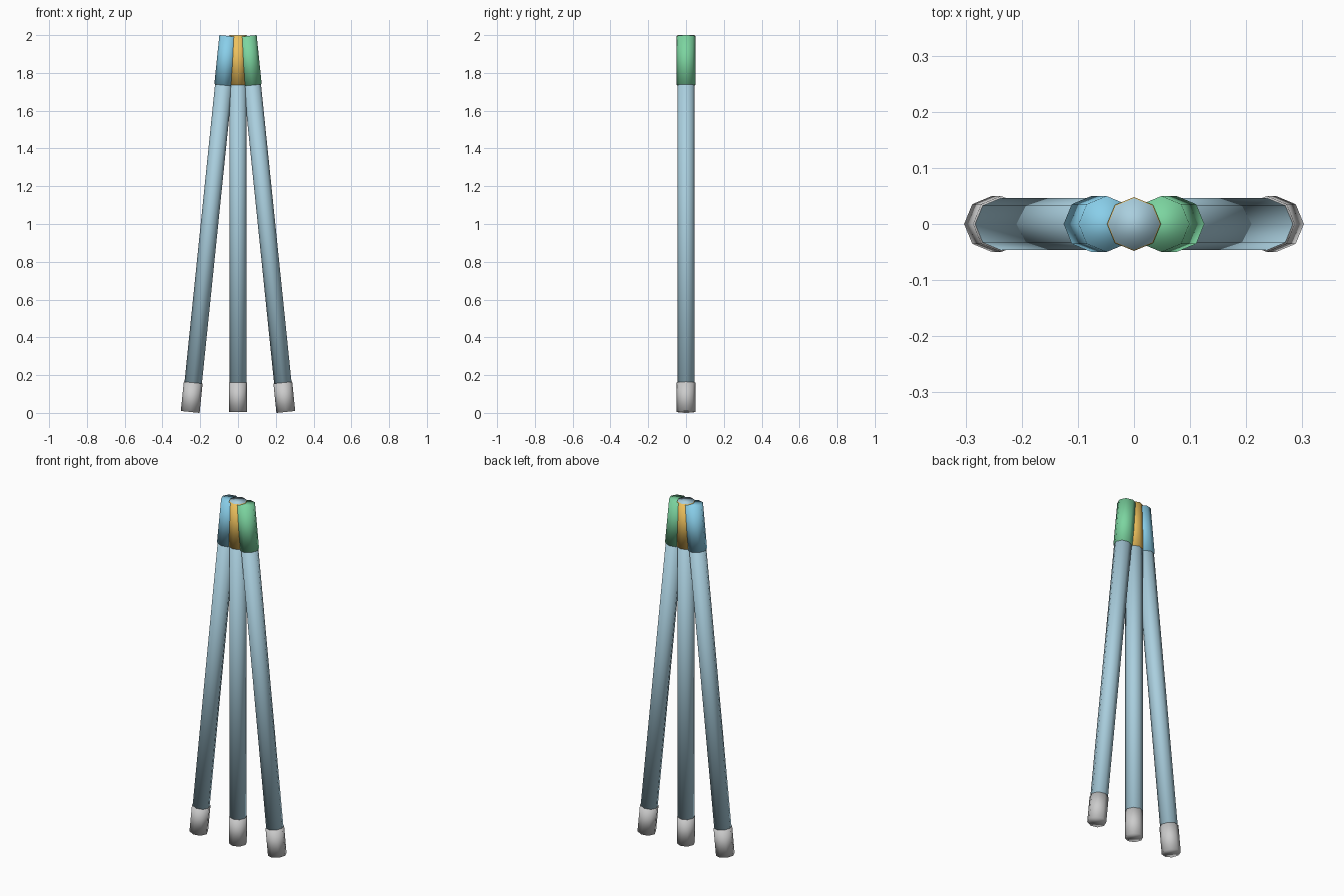
import bpy
from mathutils import Vector

if "Cube" in bpy.data.objects:
    bpy.data.objects.remove(bpy.data.objects["Cube"])


def material(name, rgb):
    m = bpy.data.materials.new(name)
    m.diffuse_color = (*rgb, 1)
    m.use_nodes = True
    m.node_tree.nodes["Principled BSDF"].inputs["Base Color"].default_value = m.diffuse_color
    return m


body_mat = material("pale_blue", (0.40, 0.62, 0.73))
foot_mat = material("white", (0.85, 0.85, 0.85))
sleeve_mats = {
    "left": material("sky_blue", (0.25, 0.62, 0.82)),
    "middle": material("orange", (0.85, 0.53, 0.11)),
    "right": material("green", (0.20, 0.66, 0.35)),
}


def rod(name, a, b, radius, mat):
    """Smooth eight-sided cylinder between two points."""
    a, b = Vector(a), Vector(b)
    axis = b - a
    bpy.ops.mesh.primitive_cylinder_add(vertices=8, radius=radius, depth=axis.length,
                                        location=(a + b) / 2)
    ob = bpy.context.object
    # tilt about y only, so the octagon corners stay on the axes
    ob.rotation_mode = 'QUATERNION'
    ob.rotation_quaternion = Vector((0, 0, 1)).rotation_difference(axis)
    ob.name = name
    ob.data.materials.append(mat)
    bpy.ops.object.shade_smooth()
    return ob


for side, s in (("left", -1), ("middle", 0), ("right", 1)):
    bottom = Vector((s * 0.253, 0, 0.005))
    top = Vector((s * 0.049, 0, 1.995 if s else 1.998))
    at = lambda z: bottom.lerp(top, (z - bottom.z) / (top.z - bottom.z))
    wide = 0.05 if s else 0.048

    # long pole; the middle one pokes just out of its sleeve
    rod(f"{side}_pole", at(0.02), at(1.98) if s else (0, 0, 2.0), 0.0462, body_mat)
    # coloured sleeve at the top
    rod(f"{side}_sleeve", at(1.735), top, wide, sleeve_mats[side])
    # white foot cap
    rod(f"{side}_foot", bottom, at(0.16), wide, foot_mat)
